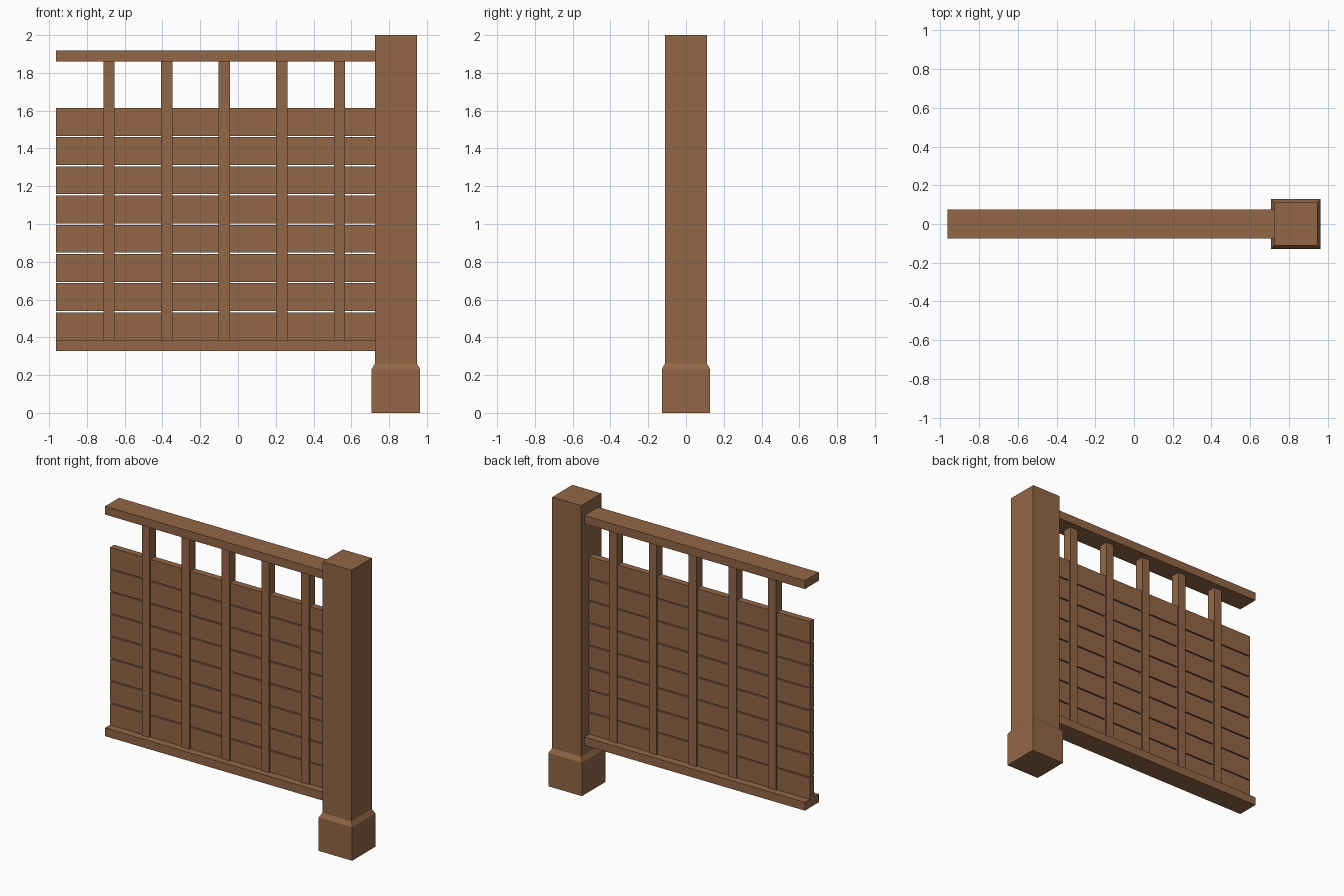
import bpy, bmesh

if "Cube" in bpy.data.objects:
    bpy.data.objects.remove(bpy.data.objects["Cube"])

wood = bpy.data.materials.new("brown wood")
wood.diffuse_color = (0.29, 0.135, 0.062, 1)
wood.use_nodes = True
wood.node_tree.nodes["Principled BSDF"].inputs["Base Color"].default_value = wood.diffuse_color


def finish(name, bm):
    bmesh.ops.recalc_face_normals(bm, faces=bm.faces)
    mesh = bpy.data.meshes.new(name)
    bm.to_mesh(mesh)
    bm.free()
    mesh.materials.append(wood)
    obj = bpy.data.objects.new(name, mesh)
    bpy.context.collection.objects.link(obj)
    return obj


def box(name, x0, x1, half_depth, z0, z1):
    bm = bmesh.new()
    bmesh.ops.create_cube(bm, size=1)
    bmesh.ops.scale(bm, vec=(x1 - x0, 2 * half_depth, z1 - z0), verts=bm.verts)
    bmesh.ops.translate(bm, vec=((x0 + x1) / 2, 0, (z0 + z1) / 2), verts=bm.verts)
    return finish(name, bm)


def square_column(name, cx, profile):
    """Stack of square rings, given as (half width, height)."""
    bm = bmesh.new()
    rings = [[bm.verts.new((cx + sx * h, sy * h, z))
              for sx, sy in ((-1, -1), (1, -1), (1, 1), (-1, 1))]
             for h, z in profile]
    for a, b in zip(rings, rings[1:]):
        for i in range(4):
            j = (i + 1) % 4
            bm.faces.new((a[i], a[j], b[j], b[i]))
    bm.faces.new(rings[0][::-1])
    bm.faces.new(rings[-1])
    return finish(name, bm)


LEFT, RIGHT = -0.964, 0.726          # fence panel ends
LOW, PANEL_TOP = 0.385, 1.614        # plank area

# Post with chamfered wider foot
square_column("post", 0.836, [(0.128, 0), (0.128, 0.231), (0.111, 0.262), (0.111, 2.0)])

# Top and bottom rails
box("top_rail", LEFT, RIGHT, 0.076, 1.861, 1.919)
box("bottom_rail", LEFT, RIGHT, 0.076, 0.327, LOW)

# Horizontal planks with narrow gaps
plank_height = 0.147
pitch = (PANEL_TOP - LOW - plank_height) / 7
for i in range(8):
    z = LOW + i * pitch
    box(f"plank_{i + 1}", LEFT, RIGHT, 0.023, z, z + plank_height)

# Upright bars running through the planks between the rails
for i in range(5):
    x = -0.683 + i * 0.305
    box(f"upright_{i + 1}", x - 0.03, x + 0.03, 0.033, LOW, 1.861)
